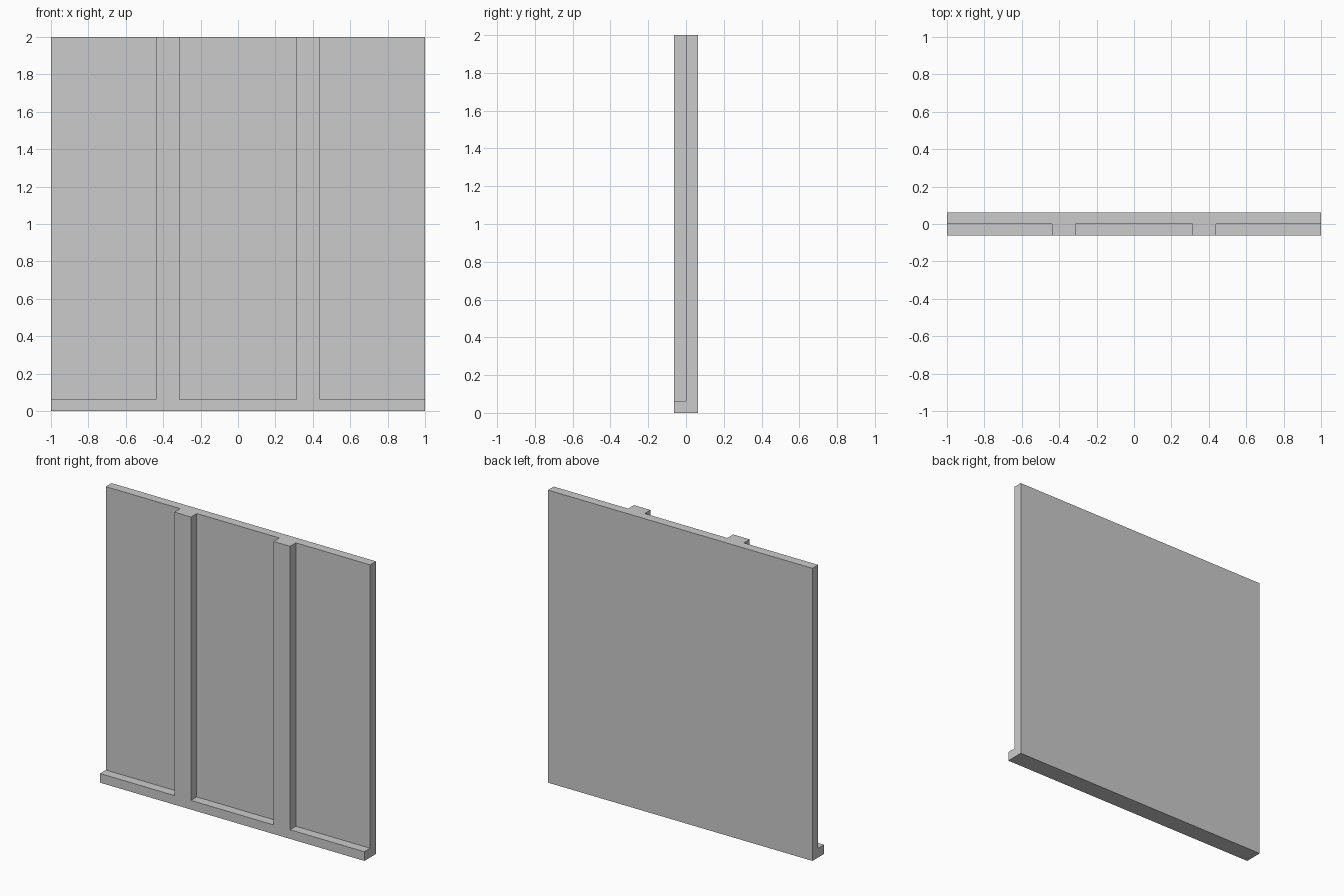
import bpy, bmesh
from mathutils import Vector

if "Cube" in bpy.data.objects:
    bpy.data.objects.remove(bpy.data.objects["Cube"])

T = 0.0625                     # thickness of the panel and height of the raised trim
RIB_IN, RIB_OUT = 0.3125, 0.4375

bm = bmesh.new()

# Backing panel
bmesh.ops.create_cube(bm, size=1)
for v in bm.verts:
    v.co = Vector((v.co.x * 2, (v.co.y + 0.5) * T, (v.co.z + 0.5) * 2))


def cut(co, no):
    bmesh.ops.bisect_plane(bm, geom=bm.verts[:] + bm.edges[:] + bm.faces[:],
                           plane_co=co, plane_no=no, dist=1e-5)


# Score the outlines of the ribs and bottom rail
for x in (-RIB_OUT, -RIB_IN, RIB_IN, RIB_OUT):
    cut((x, 0, 0), (1, 0, 0))
cut((0, 0, T), (0, 0, 1))

# Raise the ribs and rail from the front face
bm.normal_update()
raised = []
for f in bm.faces:
    c = f.calc_center_median()
    if f.normal.y < -0.9 and (c.z < T or RIB_IN < abs(c.x) < RIB_OUT):
        raised.append(f)
new = bmesh.ops.extrude_face_region(bm, geom=raised)["geom"]
bmesh.ops.translate(bm, vec=(0, -T, 0),
                    verts=[g for g in new if isinstance(g, bmesh.types.BMVert)])
left = [f for f in raised if f.is_valid]
if left:
    bmesh.ops.delete(bm, geom=left, context='FACES')

# Merge flat regions into single faces
bmesh.ops.dissolve_limit(bm, angle_limit=0.01, verts=bm.verts[:], edges=bm.edges[:])
bmesh.ops.recalc_face_normals(bm, faces=bm.faces[:])

mesh = bpy.data.meshes.new("wall_panel")
bm.to_mesh(mesh)
bm.free()
bpy.context.collection.objects.link(bpy.data.objects.new("wall_panel", mesh))
